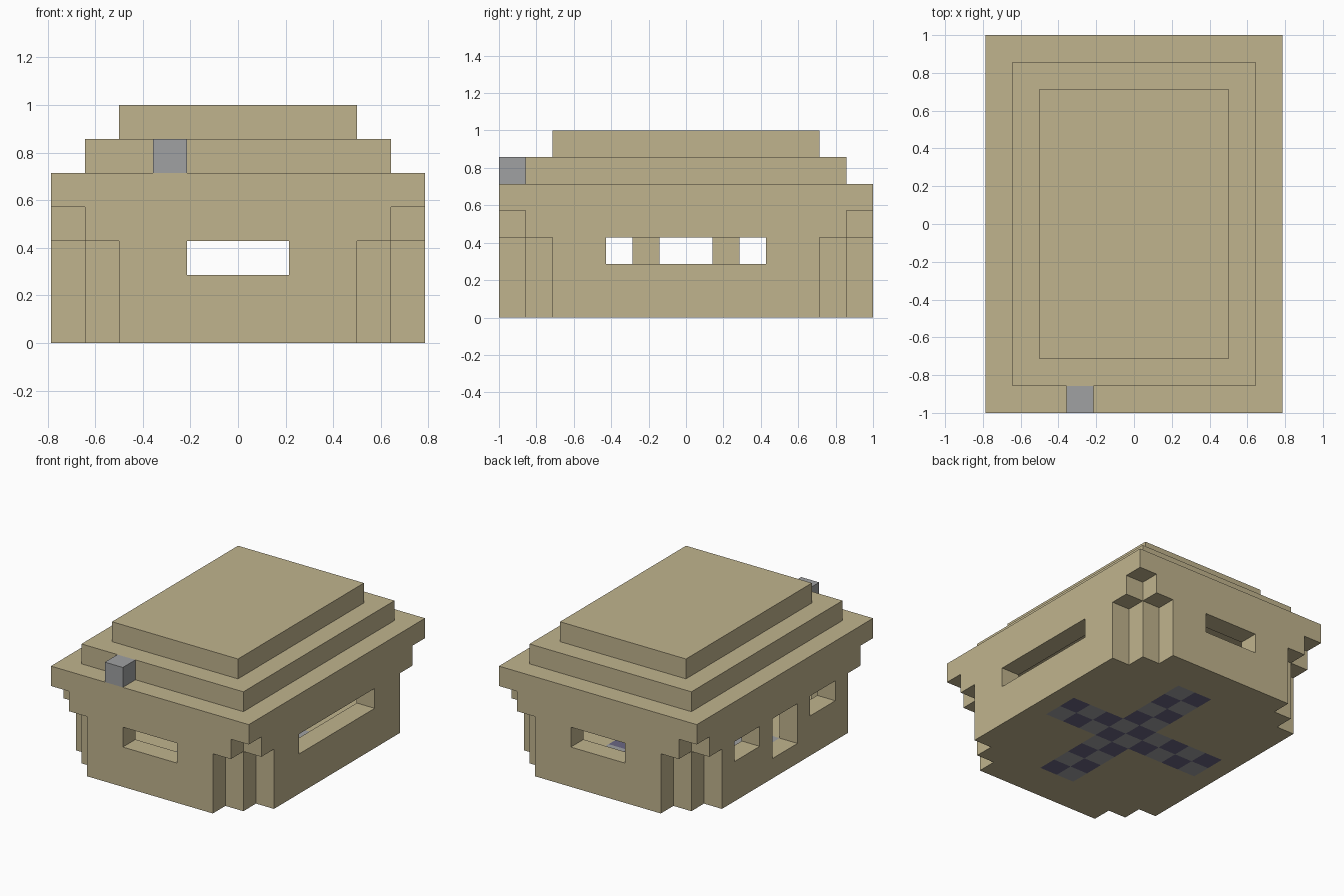
import bpy
import bmesh
from mathutils import Vector

U = 1 / 7  # one building block

if "Cube" in bpy.data.objects:
    bpy.data.objects.remove(bpy.data.objects["Cube"], do_unlink=True)


def material(name, rgb):
    mat = bpy.data.materials.new(name)
    mat.use_nodes = True
    color = (*rgb, 1)
    mat.diffuse_color = color
    mat.node_tree.nodes["Principled BSDF"].inputs["Base Color"].default_value = color
    return mat


sand = material("sand", (0.53, 0.455, 0.27))
stone = material("stone grey", (0.35, 0.355, 0.36))
violet = material("dusky violet", (0.145, 0.135, 0.23))


def add_box(bm, low, high):
    low, high = Vector(low) * U, Vector(high) * U
    verts = bmesh.ops.create_cube(bm, size=1)["verts"]
    for v in verts:
        v.co = (low + high) / 2 + v.co * (high - low)


def blocks(name, boxes, mat):
    """One object made of boxes given as (low corner, high corner) in blocks."""
    bm = bmesh.new()
    for low, high in boxes:
        add_box(bm, low, high)
    mesh = bpy.data.meshes.new(name)
    bm.to_mesh(mesh)
    bm.free()
    mesh.materials.append(mat)
    obj = bpy.data.objects.new(name, mesh)
    bpy.context.collection.objects.link(obj)
    return obj


def cut(target, low, high):
    """Carve a box out of the target and discard the cutter."""
    cutter = blocks("cutter", [(low, high)], sand)
    cutter.hide_render = True
    mod = target.modifiers.new("cut", "BOOLEAN")
    mod.operation = "DIFFERENCE"
    mod.solver = "EXACT"
    mod.object = cutter
    with bpy.context.temp_override(object=target, active_object=target):
        bpy.ops.object.modifier_apply(modifier=mod.name)
    bpy.data.objects.remove(cutter, do_unlink=True)


def cut_corner(target, sx, sy, x, y, top):
    xs = sorted((sx * x, sx * 9))
    ys = sorted((sy * y, sy * 9))
    cut(target, (xs[0], ys[0], -1), (xs[1], ys[1], top))


# House shell: walls, floor and eaves in one piece
shell = blocks("house_shell", [((-5.5, -7, 0), (5.5, 7, 5))], sand)

# Stepped corners under the eaves
for sx in (-1, 1):
    for sy in (-1, 1):
        cut_corner(shell, sx, sy, 4.5, 6, 4)
        cut_corner(shell, sx, sy, 3.5, 6, 3)
        cut_corner(shell, sx, sy, 4.5, 5, 3)

# Room, leaving a post in each corner
cut(shell, (-4.5, -4.97, 1), (4.5, 4.97, 4))
cut(shell, (-3.47, -6, 1), (3.47, 6, 4))

# Front and back windows, long left window
cut(shell, (-1.5, -8, 2), (1.5, -5.5, 3))
cut(shell, (-1.5, 5.5, 2), (1.5, 8, 3))
cut(shell, (4, -3, 2), (7, 3, 3))

# Right side: doorway between two windows
for y, sill in ((-3, 2), (0, 1), (3, 2)):
    cut(shell, (-7, y - 1, sill), (-4, y + 1, 3))

# Cross-shaped bed for the floor tiles
cut(shell, (-4.5, -1, -1), (4.5, 1, 1.5))
cut(shell, (-0.5, -5, -1), (1.5, 5, 1.5))

# Chequered floor tiles
tiles = {0: [], 1: []}
for x in range(-4, 5):
    for y in range(-5, 5):
        if y in (-1, 0) or x in (0, 1):
            tiles[(x + y) % 2].append(((x - 0.5, y, 0), (x + 0.5, y + 1, 1)))
blocks("dark_floor_tiles", tiles[0], violet)
blocks("light_floor_tiles", tiles[1], stone)

# Roof tiers and chimney
blocks("middle_roof_tier", [((-4.5, -6, 5), (4.5, 6, 6))], sand)
blocks("top_roof_tier", [((-3.5, -5, 6), (3.5, 5, 7))], sand)
blocks("chimney", [((-2.5, -7, 5), (-1.5, -6, 6))], stone)
